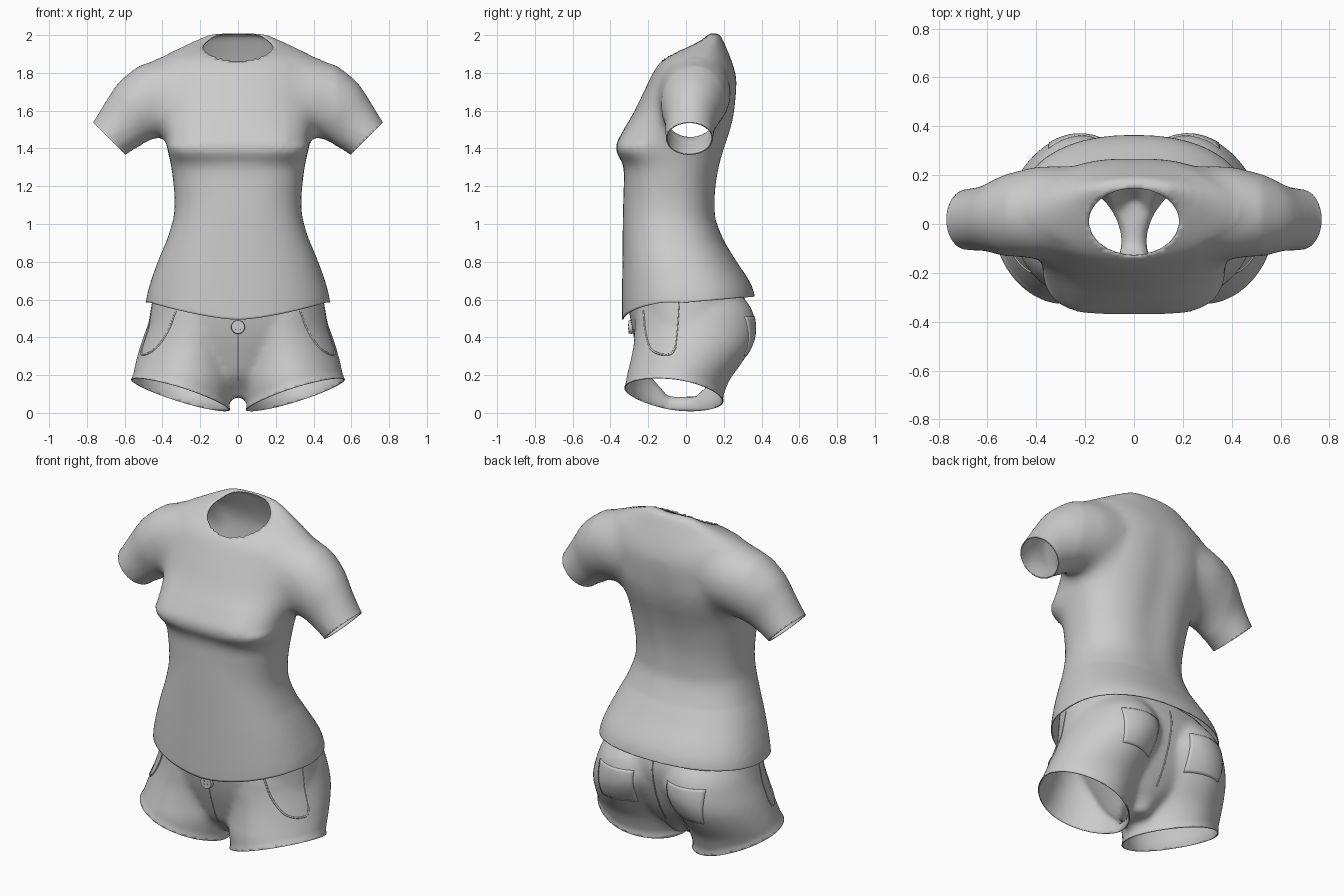
import bpy, bmesh, math
from mathutils import Vector
from mathutils.bvhtree import BVHTree

if "Cube" in bpy.data.objects:
    bpy.data.objects.remove(bpy.data.objects["Cube"])

cloth = bpy.data.materials.new("grey cloth")
cloth.use_nodes = True
cloth.diffuse_color = (0.6, 0.6, 0.6, 1)
cloth.node_tree.nodes["Principled BSDF"].inputs["Base Color"].default_value = (0.6, 0.6, 0.6, 1)
SEG = 48


def add_object(name, data):
    obj = bpy.data.objects.new(name, data)
    bpy.context.collection.objects.link(obj)
    data.materials.append(cloth)
    return obj


def refine(rows, steps=5):
    """Catmull-Rom resampling of section rows."""
    out = []
    for i in range(len(rows) - 1):
        a, b, c, d = (rows[max(0, min(len(rows) - 1, i + k))] for k in (-1, 0, 1, 2))
        for s in range(steps):
            t = s / steps
            out.append([q + t / 2 * (r - p + t * (2 * p - 5 * q + 4 * r - e + t * (3 * (q - r) + e - p)))
                        for p, q, r, e in zip(a, b, c, d)])
    return out + [list(rows[-1])]


def loft(bm, rings):
    loops = [[bm.verts.new(p) for p in ring] for ring in rings]
    for a, b in zip(loops, loops[1:]):
        for i in range(SEG):
            j = (i + 1) % SEG
            bm.faces.new((a[i], a[j], b[j], b[i]))
    bm.faces.new(loops[0][::-1])
    bm.faces.new(loops[-1])


def body_ring(z, cx, half, front, back, power):
    """Horizontal section: squarer front, rounder back."""
    ring, mid = [], (front + back) / 2
    for i in range(SEG):
        c, s = math.cos(math.tau * i / SEG), math.sin(math.tau * i / SEG)
        n = 2 / (power if s < 0 else min(power, 2.3))
        ring.append(Vector((cx + half * math.copysign(abs(c) ** n, c),
                            mid + (back - front) / 2 * math.copysign(abs(s) ** n, s), z)))
    return ring


def sleeve_ring(side, cx, cy, cz, tilt, r, depth):
    t = math.radians(tilt)
    return [Vector((side * (cx + r * math.cos(a) * math.cos(t)), cy + depth * math.sin(a),
                    cz + r * math.cos(a) * math.sin(t)))
            for a in (math.tau * i / SEG for i in range(SEG))]


def blend(bm, passes):
    """Fuse overlapping volumes into one smooth skin."""
    bmesh.ops.recalc_face_normals(bm, faces=bm.faces)
    mesh = bpy.data.meshes.new("blend")
    bm.to_mesh(mesh)
    bm.free()
    tmp = add_object("blend", mesh)
    rem = tmp.modifiers.new("fuse", 'REMESH')
    rem.mode, rem.voxel_size = 'VOXEL', 0.018
    soft = tmp.modifiers.new("soften", 'SMOOTH')
    soft.factor, soft.iterations = 0.5, passes
    result = bpy.data.meshes.new_from_object(tmp.evaluated_get(bpy.context.evaluated_depsgraph_get()))
    bpy.data.objects.remove(tmp)
    out = bmesh.new()
    out.from_mesh(result)
    return out


def cut(bm, point, normal, region):
    """Slice the skin along a plane inside a region, opening it on the normal side."""
    point, normal = Vector(point), Vector(normal)
    faces = [f for f in bm.faces if region(f.calc_center_median())]
    geom = set(faces)
    for f in faces:
        geom.update(f.edges)
        geom.update(f.verts)
    bmesh.ops.bisect_plane(bm, geom=list(geom), plane_co=point, plane_no=normal, dist=1e-5)
    gone = [f for f in bm.faces if region(f.calc_center_median())
            and (f.calc_center_median() - point).dot(normal) > 0]
    bmesh.ops.delete(bm, geom=gone, context='FACES')


def finish(name, bm, thickness=0.006):
    mesh = bpy.data.meshes.new(name)
    bm.to_mesh(mesh)
    obj = add_object(name, mesh)
    if thickness:
        mod = obj.modifiers.new("cloth thickness", 'SOLIDIFY')
        mod.thickness, mod.offset = thickness, -1
    return obj


# Shirt: torso sections (z, half width, front, back, front squareness) and sleeves
torso = [(.30, .50, -.335, .38, 2.4), (.5, .488, -.339, .365, 2.4), (.62, .468, -.339, .335, 2.4),
         (.8, .418, -.337, .252, 2.4), (1, .35, -.335, .168, 2.4), (1.1, .336, -.333, .16, 2.4),
         (1.2, .341, -.33, .166, 2.5), (1.31, .355, -.332, .186, 2.8), (1.4, .375, -.374, .212, 3.9),
         (1.5, .395, -.33, .244, 3), (1.6, .425, -.272, .264, 2.3), (1.75, .465, -.2, .274, 2),
         (1.83, .46, -.157, .256, 2), (1.88, .41, -.11, .236, 2), (1.93, .315, -.03, .215, 2),
         (1.97, .235, .055, .198, 2), (2.012, .14, .12, .178, 2)]
sleeve = [(.22, .05, 1.71, 80, .15, .18), (.38, .05, 1.685, 70, .198, .195), (.515, .035, 1.612, 57, .184, .168),
          (.6, .024, 1.537, 49, .152, .136), (.682, .018, 1.452, 45, .123, .126), (.76, .015, 1.374, 45, .117, .122)]
bm = bmesh.new()
loft(bm, [body_ring(z, 0, h, f, b, n) for z, h, f, b, n in refine(torso)])
for side in (1, -1):
    loft(bm, [sleeve_ring(side, *row) for row in refine(sleeve)])
bm = blend(bm, 12)
# Soften the shoulder joint, with a wider reach on later passes
for i in range(36):
    reach = .09 + .001 * i
    bmesh.ops.smooth_vert(bm, verts=[v for v in bm.verts if 1.42 < v.co.z < 1.87 and abs(abs(v.co.x) - .39) < reach],
                          factor=.5, use_axis_x=True, use_axis_y=True, use_axis_z=True)
cut(bm, (0, 0, .5), (0, 0, -1), lambda p: p.z < .8)
for side in (1, -1):
    cut(bm, (side * .682, 0, 1.452), (side, 0, -1), lambda p: p.x * side > .5 and p.z > 1.2)


# Oval neck opening
def neck(p):
    return math.hypot(p.x / .185, (p.y - .008) / .138)


bmesh.ops.delete(bm, geom=[f for f in bm.faces if f.calc_center_median().z > 1.7
                           and neck(f.calc_center_median()) < 1], context='FACES')
for v in bm.verts:
    if v.is_boundary and v.co.z > 1.7:
        k = neck(v.co)
        v.co.x, v.co.y = v.co.x / k, .008 + (v.co.y - .008) / k
# Curved hem, lower at the front, and a shallow hollow along the spine
for v in bm.verts:
    if v.co.z < .9:
        t = min(1, max(0, (.08 - v.co.y) / .26))
        dip = max(0, 1 - (abs(v.co.x) / .47) ** 1.5)
        hem = .585 - .092 * t * dip + .03 * max(0, v.co.y / .35)
        v.co.z = hem + (v.co.z - .5) / .4 * (.9 - hem)
    elif v.co.y > .1 and v.co.z < 1.9:
        v.co.y -= .014 * math.exp(-(v.co.x / .1) ** 2) * math.sin(math.pi * (v.co.z - .9))
finish("shirt", bm)

# Shorts: hip volume and two leg volumes (z, centre x, half width, front, back, squareness)
hips = [(.08, 0, .05, -.1, .1, 2), (.14, 0, .12, -.15, .14, 2), (.2, 0, .25, -.2, .19, 2),
        (.3, 0, .42, -.24, .25, 2), (.42, 0, .475, -.278, .295, 2.1), (.55, 0, .462, -.303, .318, 2.15),
        (.68, 0, .435, -.305, .285, 2.2), (.8, 0, .38, -.3, .25, 2.2)]
leg = [(-.12, .305, .25, -.31, .17, 1.85), (.03, .303, .255, -.317, .185, 1.85), (.11, .297, .263, -.32, .205, 1.85),
       (.18, .289, .27, -.317, .235, 1.85), (.27, .272, .269, -.296, .3, 1.85), (.36, .248, .268, -.278, .352, 1.9),
       (.45, .22, .264, -.272, .37, 1.95), (.55, .21, .235, -.262, .348, 2), (.64, .2, .18, -.2, .28, 2)]
bm = bmesh.new()
loft(bm, [body_ring(*row) for row in refine(hips)])
for side in (1, -1):
    loft(bm, [body_ring(z, side * x, *rest) for z, x, *rest in refine(leg)])
bm = blend(bm, 6)
cut(bm, (0, 0, .67), (0, 0, 1), lambda p: p.z > .5)
for side in (1, -1):
    cut(bm, (side * .06, 0, .01), (side * .32, -.15, -1), lambda p: p.x * side > 0 and p.z < .4)
# Rolled edge flaring softly around each leg opening
bm.normal_update()
for v in bm.verts:
    rise = v.co.z - .01 - .32 * (abs(v.co.x) - .06) + .15 * v.co.y
    if rise < .03 and abs(v.co.x) > .04:
        v.co += v.normal * .008 * (1 - max(0, rise) / .03)
skin = BVHTree.FromBMesh(bm)
finish("shorts", bm)


def project(axis, side, a, b, lift=0.0):
    """Drop a point onto the shorts along x (a is y) or along y (a is x)."""
    start = Vector((side * 2, a, b)) if axis == 'x' else Vector((a, side * 2, b))
    way = Vector((-side, 0, 0)) if axis == 'x' else Vector((0, -side, 0))
    return skin.ray_cast(start, way)[0] - way * lift


def seam(name, axis, side, rows, radius=.004):
    pts = [project(axis, side, *r) for r in refine(rows, 8)]
    curve = bpy.data.curves.new(name, 'CURVE')
    curve.dimensions, curve.bevel_depth, curve.bevel_resolution = '3D', radius, 2
    spline = curve.splines.new('POLY')
    spline.points.add(len(pts) - 1)
    for q, p in zip(spline.points, pts):
        q.co = (*p, 1)
    add_object(name, curve)


def back_pocket(name, x0, x1, z0, z1, taper, n=14):
    """Thin plate that follows the seat, narrowing to the bottom."""
    pm, grid = bmesh.new(), []
    for j in range(n + 1):
        half = (x1 - x0) / 2 * (1 - taper * (1 - j / n) ** 2)
        grid.append([pm.verts.new(project('y', 1, (x0 + x1) / 2 + half * (2 * i / n - 1),
                                          z0 + (z1 - z0) * j / n, .004)) for i in range(n + 1)])
    for r, s in zip(grid, grid[1:]):
        for i in range(n):
            pm.faces.new((r[i], s[i], s[i + 1], r[i + 1]))
    finish(name, pm, .007)


# Pockets and seams on both sides
for side, word in ((1, "left"), (-1, "right")):
    back_pocket(word + "_back_pocket", *sorted((side * .11, side * .35)), .3, .51, .12)
    seam(word + "_side_pocket_edge", 'x', side,
         [(-.225, .54), (-.215, .43), (-.19, .345), (-.14, .312), (-.08, .312), (-.055, .35)], .005)
    seam(word + "_side_seam", 'x', side, [(-.035, .6), (-.045, .45), (-.055, .35)], .003)
seam("back_seam", 'y', 1, [(0, .62), (0, .5), (0, .35), (0, .2)])
seam("fly_seam", 'y', -1, [(0, .44), (0, .35), (0, .25), (0, .17)], .003)

# Button with four thread bumps
front = project('y', -1, 0, .455).y


def disc(name, x, y, z, r, depth):
    b = bmesh.new()
    bmesh.ops.create_cone(b, cap_ends=True, segments=24, radius1=r, radius2=r * .93, depth=depth)
    for v in b.verts:
        v.co = Vector((x + v.co.x, y - v.co.z, z + v.co.y))
    bmesh.ops.recalc_face_normals(b, faces=b.faces)
    finish(name, b, 0)


disc("button", 0, front - .008, .455, .037, .022)
for i in range(4):
    disc("button_thread", .012 * (1 if i % 2 else -1), front - .02, .455 + .01 * (1 if i > 1 else -1), .005, .004)

# Smooth shading with crisp edges
bpy.ops.object.select_all(action='DESELECT')
for obj in bpy.context.collection.objects:
    if obj.type == 'MESH' and cloth.name in obj.data.materials:
        obj.select_set(True)
        bpy.context.view_layer.objects.active = obj
bpy.ops.object.shade_smooth_by_angle(angle=math.radians(40))
